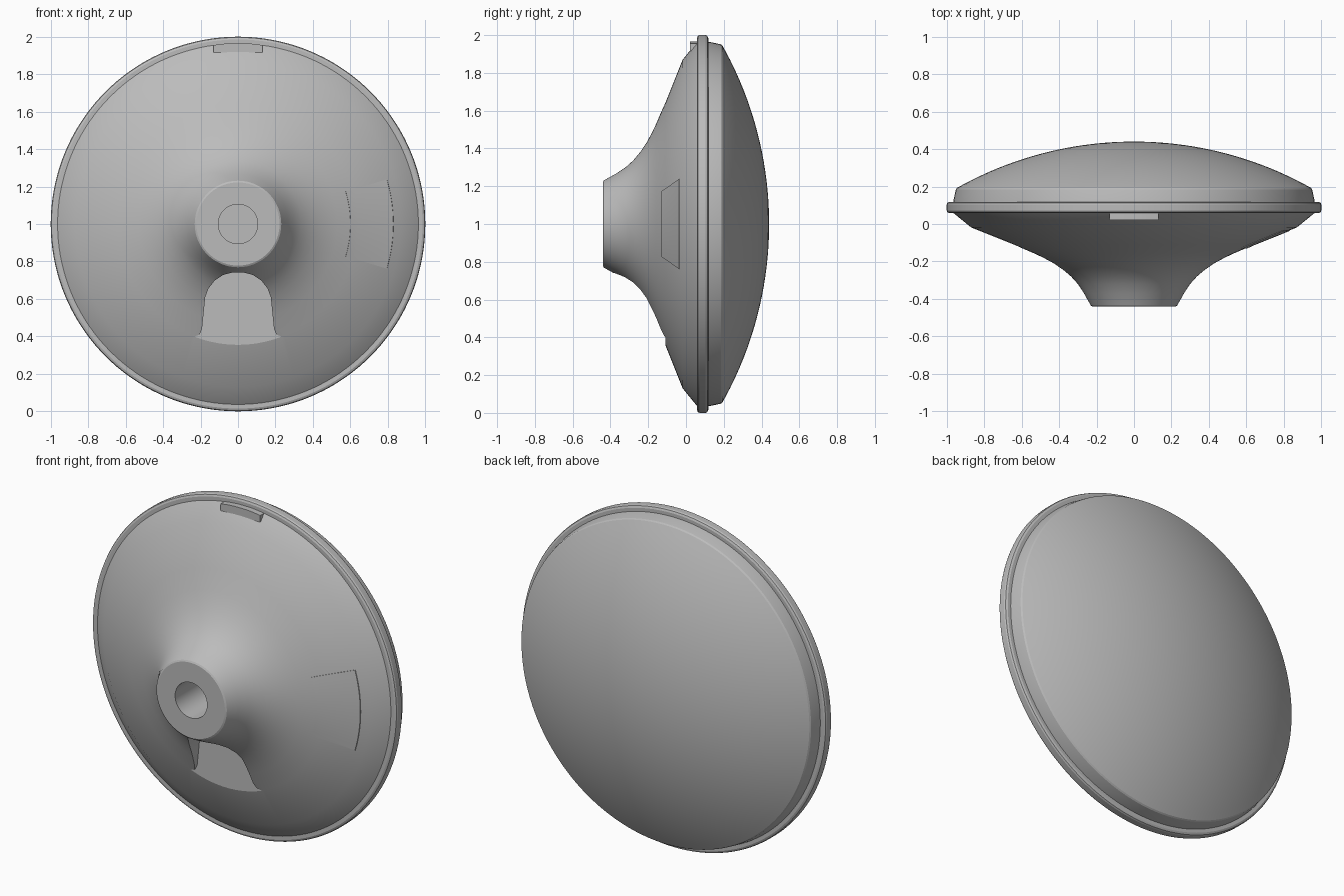
import bpy, bmesh, math
from mathutils import Matrix, Vector

if "Cube" in bpy.data.objects:
    bpy.data.objects.remove(bpy.data.objects["Cube"])

CENTRE = Vector((0, 0, 1))
AXIS = Vector((0, 1, 0))

grey = bpy.data.materials.new("plain_grey")
grey.use_nodes = True
grey.diffuse_color = (0.5, 0.5, 0.5, 1)
grey.node_tree.nodes["Principled BSDF"].inputs["Base Color"].default_value = (0.5, 0.5, 0.5, 1)


def finish(name, bm):
    bmesh.ops.recalc_face_normals(bm, faces=bm.faces)
    mesh = bpy.data.meshes.new(name)
    bm.to_mesh(mesh)
    bm.free()
    mesh.materials.append(grey)
    obj = bpy.data.objects.new(name, mesh)
    bpy.context.collection.objects.link(obj)
    return obj


def lathe(name, profile, closed=False, half_angle=math.pi, steps=144):
    """Turn (radius, y) points about the horizontal axis; a partial turn is centred on +x."""
    bm = bmesh.new()
    start = Matrix.Rotation(-half_angle, 3, AXIS)
    verts = [bm.verts.new(CENTRE + start @ Vector((r, y, 0))) for r, y in profile]
    geom = [bm.edges.new(pair) for pair in zip(verts, verts[1:])]
    if closed:
        geom.append(bm.edges.new((verts[-1], verts[0])))
    bmesh.ops.spin(bm, geom=verts + geom, cent=CENTRE, axis=AXIS,
                   angle=2 * half_angle, steps=steps)
    bmesh.ops.remove_doubles(bm, verts=bm.verts, dist=0.0005)
    bmesh.ops.holes_fill(bm, edges=[e for e in bm.edges if e.is_boundary], sides=0)
    return finish(name, bm)


def prism(name, outline, front, back):
    """Extrude an (x, z) outline along y."""
    bm = bmesh.new()
    face = bm.faces.new([bm.verts.new((x, front, z)) for x, z in outline])
    new = bmesh.ops.extrude_face_region(bm, geom=[face])["geom"]
    bmesh.ops.translate(bm, vec=(0, back - front, 0),
                        verts=[v for v in new if isinstance(v, bmesh.types.BMVert)])
    return finish(name, bm)


def mirrored(half):
    """Complete a half outline that starts and ends off the centre line."""
    return half + [(-x, z) for x, z in reversed(half)]


# Flared front shell with the hub and its bore
front_shell = lathe("front_shell", [
    (0, -0.1), (0.105, -0.1), (0.105, -0.44),
    (0.222, -0.44), (0.231, -0.435), (0.238, -0.422),
    (0.267, -0.37), (0.3, -0.32), (0.336, -0.28), (0.38, -0.243),
    (0.43, -0.209), (0.484, -0.18), (0.53, -0.158), (0.58, -0.137),
    (0.64, -0.11), (0.87, -0.018), (0.968, 0.062), (0.968, 0.08), (0, 0.08)])

# Arched cable pocket below the hub
arch = mirrored([(0.23, 0.3), (0.23, 0.4), (0.205, 0.41), (0.192, 0.44),
                 (0.182, 0.54), (0.175, 0.61), (0.158, 0.655), (0.125, 0.698),
                 (0.08, 0.728), (0.03, 0.741)])
cutter = prism("pocket_cutter", arch, -0.6, -0.108)
cutter.hide_render = True
cut = front_shell.modifiers.new("pocket", "BOOLEAN")
cut.operation = "DIFFERENCE"
cut.solver = "EXACT"
cut.object = cutter
bpy.context.view_layer.objects.active = front_shell
bpy.ops.object.modifier_apply(modifier=cut.name)
bpy.data.objects.remove(cutter)

# Rounded band around the rim
rim_band = lathe("rim_band", [
    (0.94, 0.058), (0.985, 0.058), (0.996, 0.063), (1.0, 0.072),
    (1.0, 0.104), (0.996, 0.113), (0.985, 0.118), (0.94, 0.118)], closed=True)

# Back skirt and shallow spherical dome
radius = 1.93
edge = math.asin(0.945 / radius)
dome = [(radius * math.sin(edge * i / 24), 0.44 - radius * (1 - math.cos(edge * i / 24)))
        for i in range(24, -1, -1)]
back_dome = lathe("back_dome", [(0, 0.1), (0.966, 0.1), (0.964, 0.125), (0.951, 0.185)] + dome)

# Thin sector panel on the left flank of the shell
side_panel = lathe("side_panel", [
    (0.6, -0.128), (0.601, -0.132), (0.64, -0.114), (0.829, -0.038),
    (0.831, -0.03), (0.64, -0.106)],
    closed=True, half_angle=math.radians(16.7), steps=14)

# Small latch tab at the top of the rim
tab_outline = mirrored([(0.13, 1.915), (0.13, 1.955), (0.09, 1.961), (0.04, 1.965)])
latch_tab = prism("latch_tab", tab_outline, 0.022, 0.07)

for obj in (front_shell, rim_band, back_dome, side_panel, latch_tab):
    bpy.ops.object.select_all(action="DESELECT")
    obj.select_set(True)
    bpy.context.view_layer.objects.active = obj
    bpy.ops.object.shade_smooth_by_angle(angle=math.radians(20))
